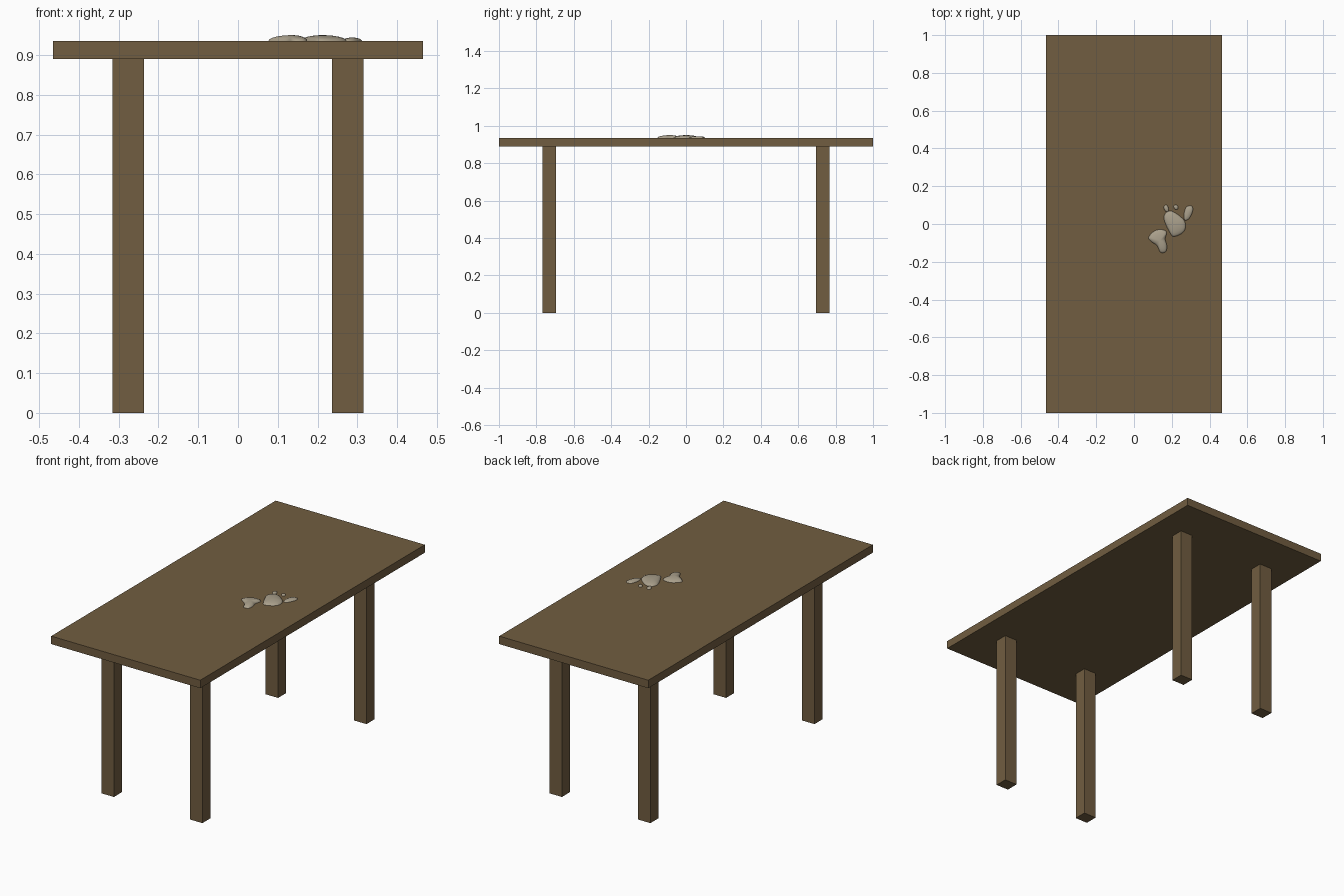
import bpy, bmesh, math
from mathutils import Vector

if "Cube" in bpy.data.objects:
    bpy.data.objects.remove(bpy.data.objects["Cube"])


def material(name, rgb):
    m = bpy.data.materials.new(name)
    m.diffuse_color = (*rgb, 1)
    m.use_nodes = True
    m.node_tree.nodes["Principled BSDF"].inputs["Base Color"].default_value = m.diffuse_color
    return m


wood = material("wood", (0.165, 0.11, 0.052))
stone = material("stone", (0.40, 0.35, 0.26))


def finish(bm, name, mat):
    bmesh.ops.recalc_face_normals(bm, faces=bm.faces)
    mesh = bpy.data.meshes.new(name)
    bm.to_mesh(mesh)
    bm.free()
    mesh.materials.append(mat)
    ob = bpy.data.objects.new(name, mesh)
    bpy.context.collection.objects.link(ob)
    return ob


def box(name, lo, hi):
    bm = bmesh.new()
    bmesh.ops.create_cube(bm, size=1)
    for v in bm.verts:
        v.co = Vector([l + (c + 0.5) * (h - l) for c, l, h in zip(v.co, lo, hi)])
    return finish(bm, name, wood)


def smooth_loop(pts, steps=4):
    # closed Catmull-Rom curve through the outline points
    pts = [Vector(p) for p in pts]
    n, out = len(pts), []
    for i in range(n):
        a, b, c, d = (pts[(i + k) % n] for k in (-1, 0, 1, 2))
        for s in range(steps):
            t = s / steps
            out.append(0.5 * (2 * b + (c - a) * t + (2 * a - 5 * b + 4 * c - d) * t * t
                              + (3 * b - a - 3 * c + d) * t ** 3))
    return out


def pebble(name, outline, height, rings=6):
    # low dome over a free-form outline, resting on the table top
    loop = smooth_loop(outline)
    centre = sum(loop, Vector((0, 0))) / len(loop)
    bm = bmesh.new()
    layers = []
    for r in range(rings):
        a = r / rings * math.pi / 2
        layers.append([bm.verts.new((*(centre + (p - centre) * math.cos(a)),
                                     TOP + height * math.sin(a))) for p in loop])
    tip = bm.verts.new((*centre, TOP + height))
    n = len(loop)
    for i in range(n):
        j = (i + 1) % n
        for lo, hi in zip(layers, layers[1:]):
            bm.faces.new((lo[i], lo[j], hi[j], hi[i]))
        bm.faces.new((layers[-1][i], layers[-1][j], tip))
    bm.faces.new(layers[0])
    ob = finish(bm, name, stone)
    bpy.context.view_layer.objects.active = ob
    ob.select_set(True)
    bpy.ops.object.shade_smooth_by_angle(angle=math.radians(40))
    ob.select_set(False)


# table top and legs
TOP = 0.935
box("table_top", (-0.465, -1, 0.89), (0.465, 1, TOP))
for xs, sx in ((-1, "left"), (1, "right")):
    for ys, sy in ((-1, "front"), (1, "back")):
        x, y = xs * 0.276, ys * 0.731
        box(f"{sy}_{sx}_leg", (x - 0.039, y - 0.036, 0), (x + 0.039, y + 0.036, 0.89))

# flat stones on the table
pebble("large_stone", [(0.17, 0.06), (0.20, 0.068), (0.245, 0.04), (0.27, 0.01), (0.27, -0.03),
                       (0.245, -0.055), (0.207, -0.066), (0.187, -0.04), (0.167, 0),
                       (0.158, 0.035)], 0.015)
pebble("heel_stone", [(0.077, -0.07), (0.11, -0.036), (0.15, -0.03), (0.173, -0.045),
                      (0.165, -0.08), (0.174, -0.115), (0.168, -0.147), (0.14, -0.15),
                      (0.122, -0.115), (0.09, -0.092)], 0.015)
pebble("side_stone", [(0.277, 0.09), (0.305, 0.095), (0.311, 0.07), (0.293, 0.03),
                      (0.27, 0.02), (0.264, 0.05)], 0.009)
pebble("small_stone_a", [(0.157, 0.09), (0.17, 0.102), (0.183, 0.085), (0.18, 0.065),
                         (0.165, 0.07)], 0.007)
pebble("small_stone_b", [(0.21, 0.095), (0.222, 0.102), (0.234, 0.09), (0.228, 0.076),
                         (0.215, 0.08)], 0.007)
